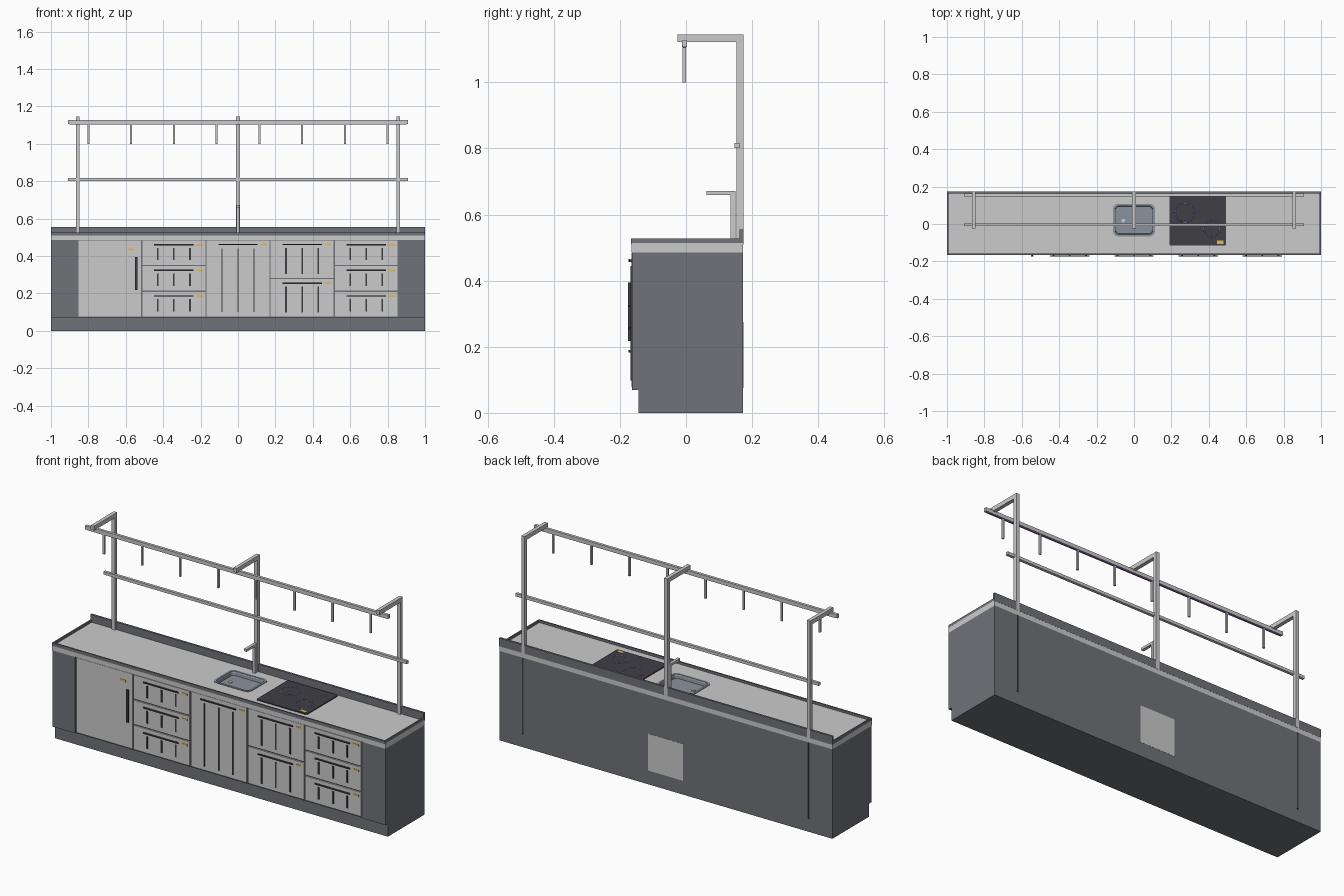
import bpy, bmesh, math
from mathutils import Vector

if "Cube" in bpy.data.objects:
    bpy.data.objects.remove(bpy.data.objects["Cube"])


def mat(name, rgb):
    m = bpy.data.materials.new(name)
    m.diffuse_color = (*rgb, 1)
    m.use_nodes = True
    m.node_tree.nodes["Principled BSDF"].inputs["Base Color"].default_value = m.diffuse_color
    return m


DARK = mat("charcoal", (0.16, 0.17, 0.19))
BLACK = mat("black", (0.05, 0.05, 0.06))
STEEL = mat("blue_steel", (0.26, 0.29, 0.34))
GOLD = mat("amber", (0.75, 0.5, 0.12))
PURPLE = mat("purple_glow", (0.35, 0.15, 0.6))


def finish(bm, name, m=None):
    bmesh.ops.recalc_face_normals(bm, faces=bm.faces)
    me = bpy.data.meshes.new(name)
    bm.to_mesh(me)
    bm.free()
    ob = bpy.data.objects.new(name, me)
    bpy.context.collection.objects.link(ob)
    if m:
        me.materials.append(m)
    return ob


def box(name, x, y, z, m=None):
    """Box from (min, max) pairs."""
    bm = bmesh.new()
    bmesh.ops.create_cube(bm, size=1)
    for v in bm.verts:
        v.co = Vector([(a + b) / 2 + c * (b - a) for c, (a, b) in zip(v.co, (x, y, z))])
    return finish(bm, name, m)


def outline(x, y, r, z, n=6):
    """Rounded rectangle points."""
    pts = []
    corners = [(x[1] - r, y[1] - r), (x[0] + r, y[1] - r), (x[0] + r, y[0] + r), (x[1] - r, y[0] + r)]
    for i, (cx, cy) in enumerate(corners):
        for k in range(n + 1):
            a = (i + k / n) * math.pi / 2
            pts.append((cx + r * math.cos(a), cy + r * math.sin(a), z))
    return pts


def loft(name, loops, m=None, cap_start=True):
    bm = bmesh.new()
    rings = [[bm.verts.new(p) for p in lp] for lp in loops]
    n = len(rings[0])
    for a, b in zip(rings, rings[1:]):
        for i in range(n):
            bm.faces.new((a[i], a[(i + 1) % n], b[(i + 1) % n], b[i]))
    bm.faces.new(rings[-1])
    if cap_start:
        bm.faces.new(rings[0])
    return finish(bm, name, m)


def cylinder(name, loc, r, h, m=None):
    bpy.ops.mesh.primitive_cylinder_add(vertices=20, radius=r, depth=h, location=loc)
    ob = bpy.context.object
    ob.name = name
    if m:
        ob.data.materials.append(m)
    bpy.ops.object.shade_smooth_by_angle()
    return ob


FRONT, BACK = -0.165, 0.173

# Carcass: plinth, core and end pillars
box("plinth", (-1, 1), (-0.143, BACK), (0, 0.07), DARK)
box("cabinet_core", (-0.87, 0.87), (-0.158, 0.165), (0.07, 0.485), DARK)
box("back_panel", (-0.855, 0.855), (0.16, BACK), (0.07, 0.485), DARK)
for s in (-1, 1):
    box("end_pillar", tuple(sorted((s * 0.864, s))), (-0.163, BACK), (0.07, 0.485), DARK)
    box("pillar_gap", tuple(sorted((s * 0.856, s * 0.866))), (0.16, 0.1715), (0.075, 0.485), BLACK)
box("rear_vent", (-0.103, 0.106), (0.17, BACK + 0.001), (0.075, 0.275))

# Worktop with sink opening, rims and backsplash
top = box("worktop", (-1, 1), (FRONT, BACK), (0.485, 0.514))
cut = loft("sink_cutter", [outline((-0.1, 0.1), (-0.054, 0.096), 0.02, z) for z in (0.49, 0.53)])
cut.hide_render = True
cut.hide_viewport = True
mod = top.modifiers.new("sink_opening", "BOOLEAN")
mod.object = cut
mod.operation = "DIFFERENCE"
mod.solver = "EXACT"
box("front_rim", (-1, 1), (FRONT - 0.001, FRONT + 0.007), (0.51, 0.527), DARK)
for s in (-1, 1):
    box("side_rim", tuple(sorted((s * 0.992, s))), (FRONT, BACK), (0.51, 0.527), DARK)
box("backsplash", (-1, 1), (0.162, BACK + 0.0005), (0.51, 0.555), DARK)

# Sink basin, drain
loft("sink", [outline((-0.112, 0.112), (-0.066, 0.108), 0.028, 0.513),
              outline((-0.112, 0.112), (-0.066, 0.108), 0.028, 0.517),
              outline((-0.101, 0.101), (-0.055, 0.097), 0.02, 0.517),
              outline((-0.098, 0.098), (-0.052, 0.094), 0.018, 0.494)], STEEL, False)
cylinder("sink_drain", (-0.058, 0.018, 0.4955), 0.01, 0.004)

# Faucet
box("faucet_post", (-0.008, 0.008), (0.135, 0.15), (0.51, 0.672))
box("faucet_arm", (-0.008, 0.008), (0.062, 0.14), (0.659, 0.672))

# Cooktop with burner rings and display
loft("cooktop", [outline((0.19, 0.493), (-0.115, 0.155), 0.008, z) for z in (0.513, 0.519)], BLACK)
for x, y, r in ((0.273, 0.06, 0.051), (0.416, -0.024, 0.043)):
    bpy.ops.mesh.primitive_torus_add(major_segments=40, minor_segments=6, major_radius=r,
                                     minor_radius=0.002, location=(x, y, 0.519))
    ring = bpy.context.object
    ring.name = "burner_ring"
    ring.scale.z = 0.5
    ring.data.materials.append(PURPLE)
box("cooktop_display", (0.445, 0.478), (-0.106, -0.089), (0.518, 0.5205), GOLD)


# Drawer or door front with optional top handle, slots and indicator
def cabinet_front(cx, z0, z1, slots=None, slot_w=0.009):
    box("cabinet_front", (cx - 0.168, cx + 0.168), (FRONT, -0.15), (z0, z1))
    zt = z1 - 0.023
    if slots:
        box("drawer_handle", (cx - 0.105, cx + 0.105), (-0.174, -0.169), (zt - 0.003, zt + 0.004), BLACK)
        for s in (-1, 1):
            box("handle_stud", (cx + s * 0.09 - 0.003, cx + s * 0.09 + 0.003), (-0.17, FRONT),
                (zt - 0.003, zt + 0.003), BLACK)
        for i in (-1, 0, 1):
            x = cx + i * 0.086
            box("front_slot", (x - slot_w / 2, x + slot_w / 2), (FRONT - 0.003, FRONT + 0.002), slots, BLACK)
        box("indicator", (cx + 0.122, cx + 0.155), (FRONT - 0.002, FRONT), (zt - 0.005, zt + 0.005), GOLD)


PITCH = 0.343
cabinet_front(-2 * PITCH, 0.078, 0.484)
box("indicator", (-0.59, -0.557), (FRONT - 0.002, FRONT), (0.43, 0.441), GOLD)
box("door_handle", (-0.55, -0.538), (-0.175, -0.168), (0.218, 0.395), BLACK)
for z in (0.235, 0.378):
    box("handle_stud", (-0.547, -0.541), (-0.169, FRONT), (z - 0.003, z + 0.003), BLACK)
for col in (-1, 2):
    for z in (0.078, 0.215, 0.352):
        cabinet_front(col * PITCH, z, z + 0.131, (z + 0.026, z + 0.092))
cabinet_front(0, 0.078, 0.484, (0.1, 0.44), 0.006)
for z in (0.078, 0.284):
    cabinet_front(PITCH, z, z + 0.2, (z + 0.02, z + 0.16))

# Overhead frame: posts, arms, rails, light strip, hooks
for x in (-0.857, 0, 0.857):
    box("frame_post", (x - 0.01, x + 0.01), (0.153, BACK + 0.001), (0.51, 1.145))
    box("frame_arm", (x - 0.01, x + 0.01), (-0.025, 0.16), (1.122, 1.145))
box("top_rail", (-0.91, 0.91), (-0.012, 0.003), (1.107, 1.127))
box("light_strip", (-0.9, 0.9), (-0.009, 0.0), (1.104, 1.108), PURPLE)
box("lower_rail", (-0.91, 0.91), (0.147, 0.162), (0.801, 0.817))
for i in range(8):
    x = -0.8 + i * 1.6 / 7
    box("hanging_hook", (x - 0.005, x + 0.005), (-0.01, 0.0), (1.0, 1.11))
